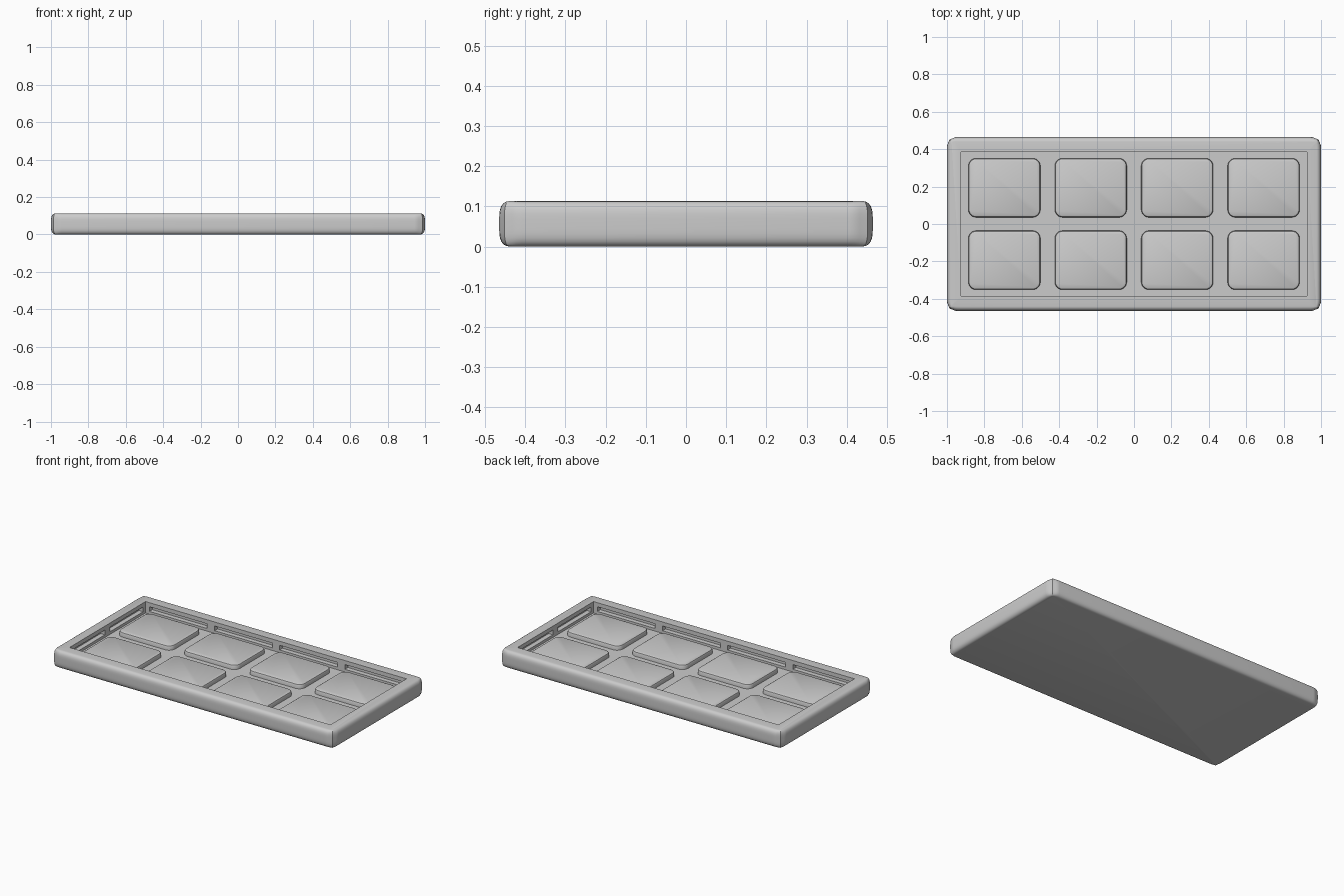
import bpy, bmesh, math
from mathutils import Vector

if "Cube" in bpy.data.objects:
    bpy.data.objects.remove(bpy.data.objects["Cube"])

H = 0.113                 # overall height
OX, OY = 0.975, 0.44      # rim outer half size
IX, IY = 0.925, 0.385     # tray opening half size
FLOOR = 0.04
PAD_X, PAD_Y = 0.462, 0.387   # pad spacing


def finish(bm, name, smooth=True):
    bmesh.ops.recalc_face_normals(bm, faces=bm.faces)
    me = bpy.data.meshes.new(name)
    bm.to_mesh(me)
    bm.free()
    ob = bpy.data.objects.new(name, me)
    bpy.context.collection.objects.link(ob)
    if smooth:
        shade(ob)
    return ob


def shade(ob):
    bpy.ops.object.select_all(action='DESELECT')
    ob.select_set(True)
    bpy.context.view_layer.objects.active = ob
    bpy.ops.object.shade_smooth_by_angle(angle=math.radians(30))


def bridge(bm, a, b):
    n = len(a)
    for i in range(n):
        bm.faces.new((a[i], a[(i + 1) % n], b[(i + 1) % n], b[i]))


def outline(f):
    """Rectangle with pillowed sides; f is the bulge from 0 to 1."""
    corner, mid = 0.012 * f, 0.025 * f
    steps = [(0.008, 0.55), (0.018, 0.88), (0.032, 1.0)]
    pts = []
    corners = [(-OX, -OY), (OX, -OY), (OX, OY), (-OX, OY)]
    for i, c in enumerate(corners):
        a, b = Vector(c), Vector(corners[(i + 1) % 4])
        d = (b - a).normalized()
        n = Vector((d.y, -d.x))
        pts.append(a + Vector((math.copysign(corner, a.x), math.copysign(corner, a.y))))
        for s, k in steps:
            pts.append(a + d * s + n * (corner + (mid - corner) * k))
        for s, k in reversed(steps):
            pts.append(b - d * s + n * (corner + (mid - corner) * k))
    return pts


# Tray: bulging outer wall, flat rim, sunken floor
bm = bmesh.new()
rings = []
N = 14
for i in range(N + 1):
    t = -math.cos(math.pi * i / N)
    f = math.sqrt(max(0.0, 1 - t ** 4))
    rings.append([bm.verts.new((p.x, p.y, H / 2 * (1 + t))) for p in outline(f)])
for a, b in zip(rings, rings[1:]):
    bridge(bm, a, b)
bm.faces.new(rings[0][::-1])

inner = [[bm.verts.new((sx * IX, sy * IY, z)) for sx, sy in
          ((-1, -1), (1, -1), (1, 1), (-1, 1))] for z in (H, FLOOR)]
top = rings[-1]
per = len(top) // 4
for i in range(4):
    j = (i + 1) % 4
    run = [top[(i * per + k) % len(top)] for k in range(per + 1)]
    bm.faces.new(run + [inner[0][j], inner[0][i]])
bridge(bm, inner[0], inner[1])
bm.faces.new(inner[1])
tray = finish(bm, "tray", False)

# Slots recessed into the inner walls, in line with the pads
bm = bmesh.new()


def box(cx, cy, cz, sx, sy, sz):
    vs = bmesh.ops.create_cube(bm, size=1)["verts"]
    bmesh.ops.scale(bm, vec=(sx, sy, sz), verts=vs)
    bmesh.ops.translate(bm, vec=(cx, cy, cz), verts=vs)


for s in (-1, 1):
    for c in range(4):
        box((c - 1.5) * PAD_X, s * IY, 0.072, 0.41, 0.06, 0.03)
    for r in (-0.5, 0.5):
        box(s * IX, r * PAD_Y, 0.072, 0.06, 0.335, 0.03)
cutter = finish(bm, "slot_cutter", False)
cutter.hide_render = True
cutter.hide_set(True)
mod = tray.modifiers.new("slots", 'BOOLEAN')
mod.operation = 'DIFFERENCE'
mod.solver = 'EXACT'
mod.object = cutter
bpy.context.view_layer.objects.active = tray
tray.select_set(True)
bpy.ops.object.modifier_apply(modifier=mod.name)
bpy.data.objects.remove(cutter)
shade(tray)


# Pads: rounded rectangles with a rounded top edge
def pad(name, cx, cy):
    bm = bmesh.new()
    hx, hy, rad = 0.1925, 0.158, 0.042
    levels = [(0, FLOOR - 0.005), (0, 0.058), (0.0035, 0.066), (0.012, 0.07)]
    loops = []
    for inset, z in levels:
        loop = []
        for q, (sx, sy) in enumerate(((1, 1), (-1, 1), (-1, -1), (1, -1))):
            for k in range(7):
                a = math.pi / 2 * (q + k / 6)
                r = rad - inset
                loop.append(bm.verts.new((cx + sx * (hx - rad) + r * math.cos(a),
                                          cy + sy * (hy - rad) + r * math.sin(a), z)))
        loops.append(loop)
    for a, b in zip(loops, loops[1:]):
        bridge(bm, a, b)
    bm.faces.new(loops[-1])
    bm.faces.new(loops[0][::-1])
    finish(bm, name)


for row in range(2):
    for col in range(4):
        pad(f"pad_{row + 1}_{col + 1}", (col - 1.5) * PAD_X, (row - 0.5) * PAD_Y)
